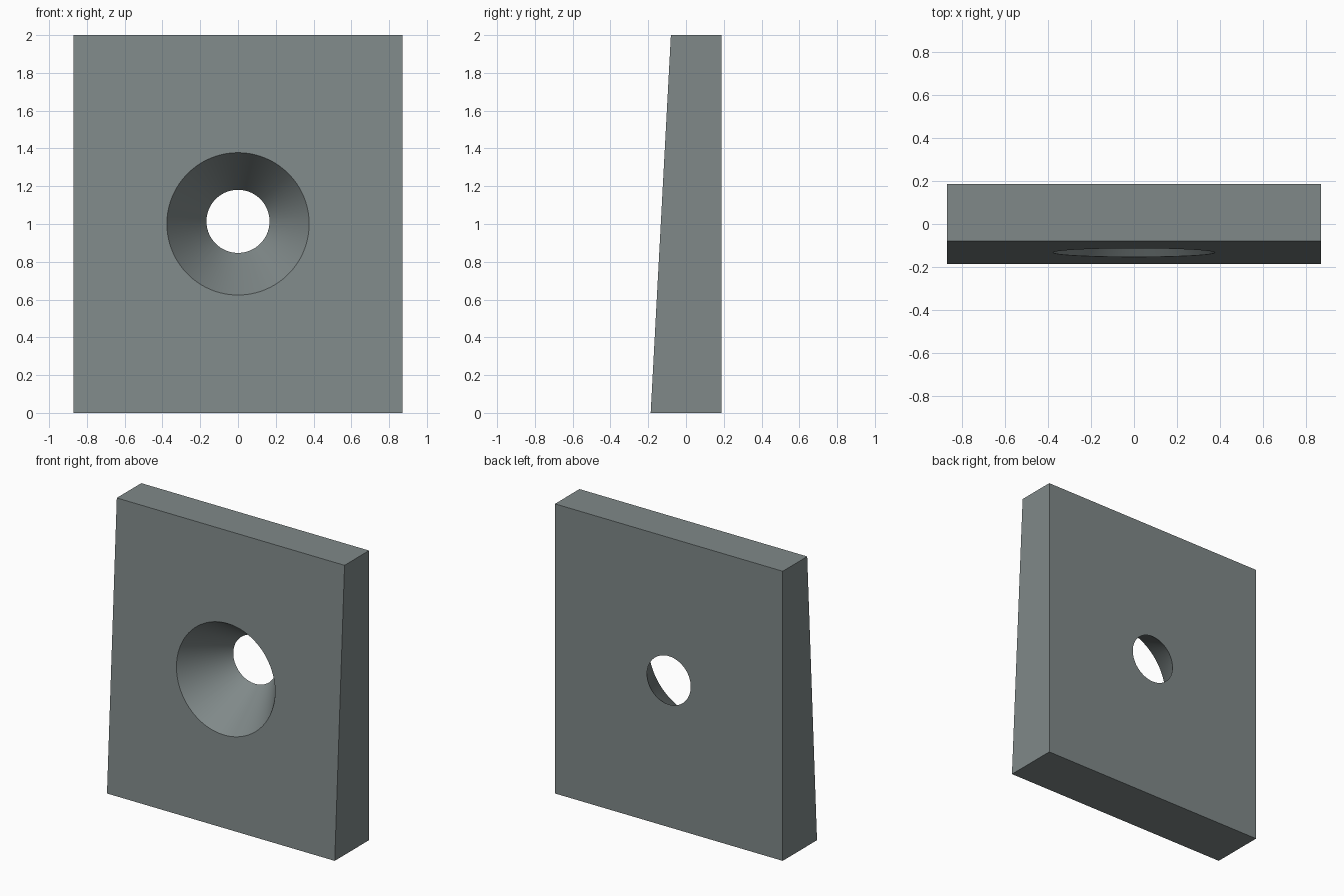
import bpy, bmesh, math
from mathutils import Matrix

if "Cube" in bpy.data.objects:
    bpy.data.objects.remove(bpy.data.objects["Cube"])

W = 0.87                         # half width
BACK, FRONT_LOW, FRONT_TOP = 0.187, -0.187, -0.08
HOLE_Z, HOLE_R = 1.014, 0.167    # hole axis height, radius at the back
FLARE = 0.655                    # radius gained per unit towards the front

grey = bpy.data.materials.new("slate grey")
grey.diffuse_color = (0.215, 0.25, 0.25, 1)
grey.use_nodes = True
grey.node_tree.nodes["Principled BSDF"].inputs["Base Color"].default_value = grey.diffuse_color


def make_object(name, bm):
    bmesh.ops.recalc_face_normals(bm, faces=bm.faces)
    mesh = bpy.data.meshes.new(name)
    bm.to_mesh(mesh)
    bm.free()
    mesh.materials.append(grey)
    obj = bpy.data.objects.new(name, mesh)
    bpy.context.collection.objects.link(obj)
    return obj


# Tapered plate: side profile extruded across the width
bm = bmesh.new()
profile = [(FRONT_LOW, 0), (BACK, 0), (BACK, 2), (FRONT_TOP, 2)]
side = bm.faces.new([bm.verts.new((-W, y, z)) for y, z in profile])
ext = bmesh.ops.extrude_face_region(bm, geom=[side])
bmesh.ops.translate(bm, vec=(2 * W, 0, 0),
                    verts=[v for v in ext["geom"] if isinstance(v, bmesh.types.BMVert)])
plate = make_object("tapered_plate", bm)

# Conical cutter, running past both faces
y0, y1 = -0.4, 0.25
bm = bmesh.new()
bmesh.ops.create_cone(
    bm, cap_ends=True, segments=96, depth=y1 - y0,
    radius1=HOLE_R + FLARE * (BACK - y0), radius2=HOLE_R + FLARE * (BACK - y1),
    matrix=Matrix.Translation((0, (y0 + y1) / 2, HOLE_Z)) @ Matrix.Rotation(-math.pi / 2, 4, 'X'))
cutter = make_object("hole_cutter", bm)
cutter.hide_render = True

# Cut the flared hole
cut = plate.modifiers.new("flared_hole", 'BOOLEAN')
cut.operation, cut.solver, cut.object = 'DIFFERENCE', 'EXACT', cutter
bpy.context.view_layer.objects.active = plate
plate.select_set(True)
bpy.ops.object.modifier_apply(modifier=cut.name)
bpy.data.objects.remove(cutter)
bpy.ops.object.shade_smooth_by_angle(angle=math.radians(30))
